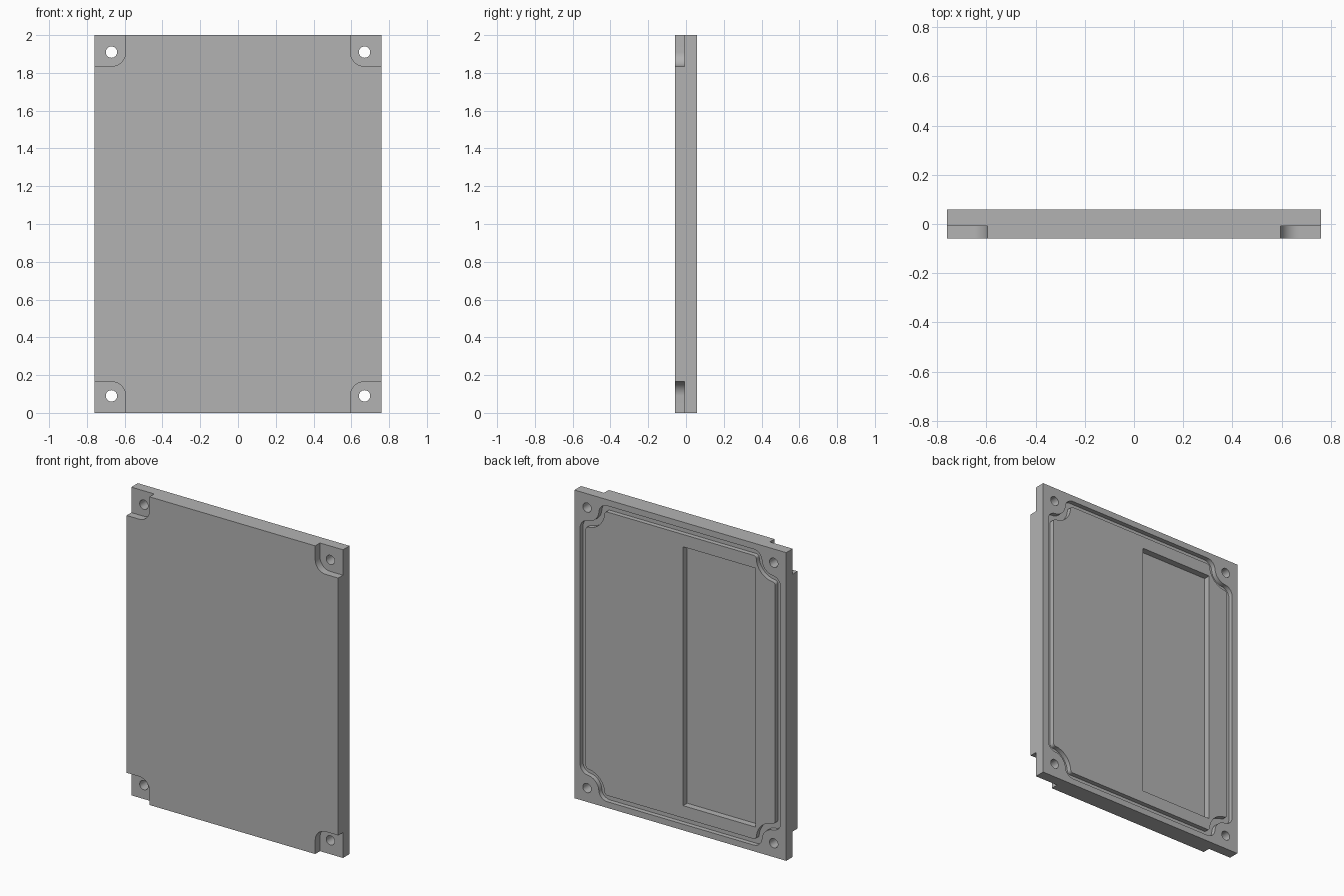
import bpy, bmesh, math

if "Cube" in bpy.data.objects:
    bpy.data.objects.remove(bpy.data.objects["Cube"])

HW, HH, HT = 0.76, 1.0, 0.058      # half width, half height, half thickness
HX, HZ = 0.67, 0.91                # screw hole centre, measured from plate centre
STEP_Y = -0.009                    # depth of the corner seats
TOP = HT + 0.05                    # cutters overshoot the back face

grey = bpy.data.materials.new("plain grey")
grey.diffuse_color = (0.45, 0.45, 0.45, 1)
grey.use_nodes = True
grey.node_tree.nodes["Principled BSDF"].inputs["Base Color"].default_value = grey.diffuse_color


def arc(cx, cz, r, a0, a1, n=14):
    return [(cx + r * math.cos(a0 + (a1 - a0) * i / n),
             cz + r * math.sin(a0 + (a1 - a0) * i / n)) for i in range(n + 1)]


def finish(name, bm):
    bmesh.ops.recalc_face_normals(bm, faces=bm.faces[:])
    me = bpy.data.meshes.new(name)
    bm.to_mesh(me)
    bm.free()
    me.materials.append(grey)
    ob = bpy.data.objects.new(name, me)
    bpy.context.collection.objects.link(ob)
    return ob


def prism(name, pts, y0, y1):
    """Extrude an x/z outline (z from the plate centre) from y0 to y1."""
    bm = bmesh.new()
    a = [bm.verts.new((x, y0, z + HH)) for x, z in pts]
    b = [bm.verts.new((x, y1, z + HH)) for x, z in pts]
    bm.faces.new(a)
    bm.faces.new(b)
    for i in range(len(a)):
        j = (i + 1) % len(a)
        bm.faces.new((a[i], a[j], b[j], b[i]))
    return finish(name, bm)


def rect(x0, x1, z0, z1):
    return [(x0, z0), (x1, z0), (x1, z1), (x0, z1)]


def groove_outline(d):
    """Seal groove centre line offset outward by d; it bends around each hole."""
    f, r, lx, lz = 0.04, 0.105, 0.70, 0.94
    x1, z2 = lx - f, lz - f
    z1 = HZ - math.sqrt((r + f) ** 2 - (x1 - HX) ** 2)
    x2 = HX - math.sqrt((r + f) ** 2 - (z2 - HZ) ** 2)
    a1 = math.atan2(HZ - z1, HX - x1)
    a2 = math.atan2(HZ - z2, HX - x2)
    q = (arc(x1, z1, f + d, 0, a1)[:-1]
         + arc(HX, HZ, r - d, a1 + math.pi, a2 + math.pi)
         + arc(x2, z2, f + d, a2, math.pi / 2)[1:])
    return (q + [(-x, z) for x, z in reversed(q)]
            + [(-x, -z) for x, z in q] + [(x, -z) for x, z in reversed(q)])


def ring(name, outer, inner, y0, y1):
    bm = bmesh.new()
    loops = [[bm.verts.new((x, y, z + HH)) for x, z in p]
             for p, y in ((outer, y0), (outer, y1), (inner, y1), (inner, y0))]
    n = len(outer)
    for k in range(4):
        p, s = loops[k], loops[(k + 1) % 4]
        for i in range(n):
            j = (i + 1) % n
            bm.faces.new((p[i], p[j], s[j], s[i]))
    return finish(name, bm)


# Cover plate
plate = prism("cover_plate", rect(-HW, HW, -HH, HH), -HT, HT)

# Corner seats with one rounded corner, and the screw holes
cutters = []
seat = ([(HW + 0.1, HH + 0.1), (HX - 0.075, HH + 0.1)]
        + arc(HX, HZ, 0.075, math.pi, 1.5 * math.pi) + [(HW + 0.1, HZ - 0.075)])
hole = arc(HX, HZ, 0.03, 0, 2 * math.pi, 32)[:-1]
for sx in (-1, 1):
    for sz in (-1, 1):
        cutters.append(prism("seat_cutter", [(sx * x, sz * z) for x, z in seat], -TOP, STEP_Y))
        cutters.append(prism("hole_cutter", [(sx * x, sz * z) for x, z in hole], -TOP - 0.1, TOP + 0.1))

# Back pocket and seal groove
cutters.append(prism("pocket_cutter", rect(-0.54, -0.02, -0.84, 0.84), HT - 0.042, TOP))
cutters.append(ring("groove_cutter", groove_outline(0.02), groove_outline(-0.02), HT - 0.03, TOP))

# Carve everything out of the plate, then remove the cutters
bpy.context.view_layer.objects.active = plate
plate.select_set(True)
for c in cutters:
    m = plate.modifiers.new("cut", 'BOOLEAN')
    m.operation, m.solver, m.object = 'DIFFERENCE', 'EXACT', c
    bpy.ops.object.modifier_apply(modifier=m.name)
    bpy.data.objects.remove(c, do_unlink=True)

bpy.ops.object.shade_smooth_by_angle(angle=math.radians(30))
